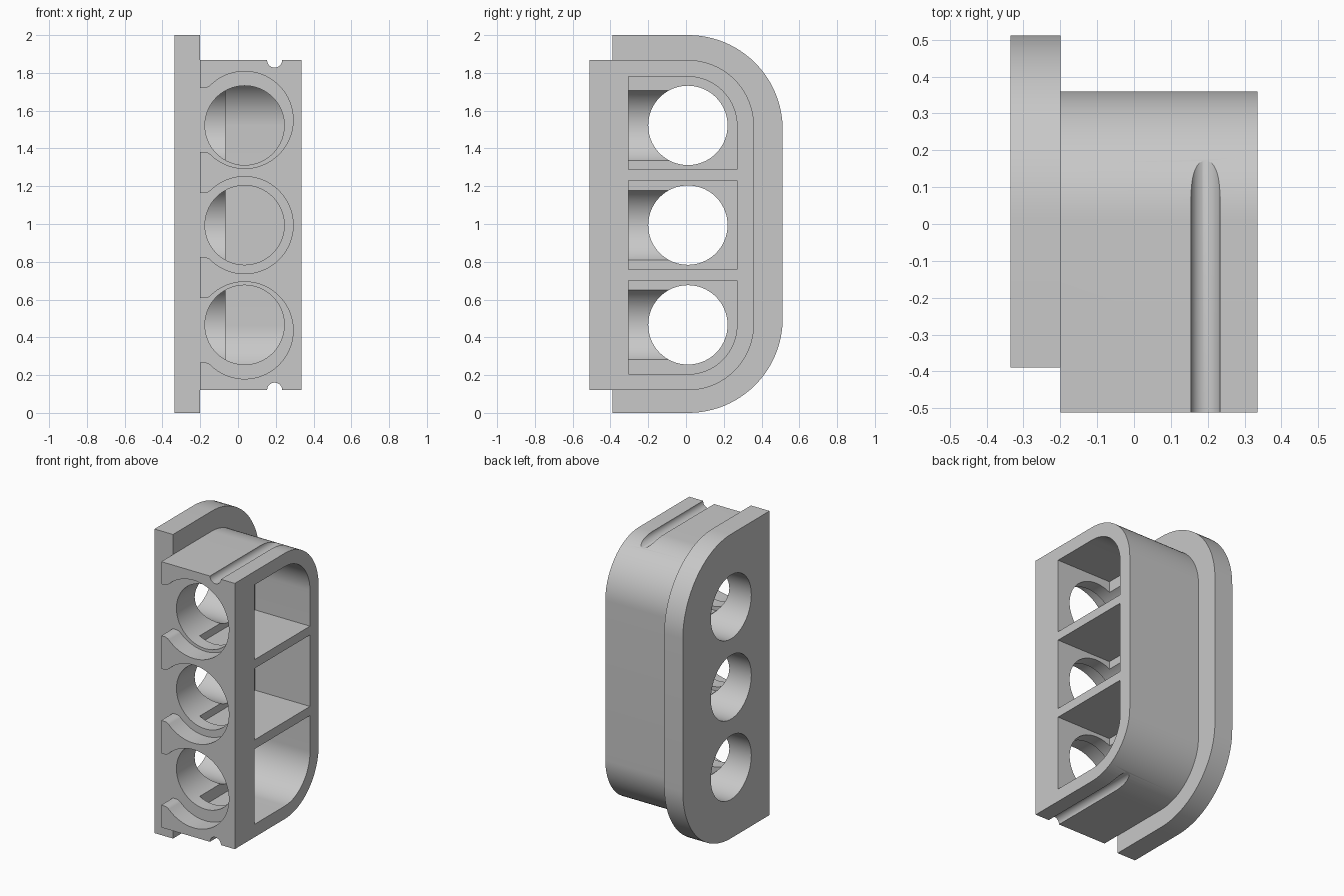
import bpy, bmesh
from math import sin, cos, pi, atan2, sqrt
from mathutils import Vector

if "Cube" in bpy.data.objects:
    bpy.data.objects.remove(bpy.data.objects["Cube"])

grey = bpy.data.materials.new("plain grey")
grey.use_nodes = True
grey.diffuse_color = (0.58, 0.58, 0.58, 1)
grey.node_tree.nodes["Principled BSDF"].inputs["Base Color"].default_value = grey.diffuse_color


def arc(cu, cv, r, a0, a1, n=24):
    return [(cu + r * cos(a0 + (a1 - a0) * i / n), cv + r * sin(a0 + (a1 - a0) * i / n))
            for i in range(n + 1)]


def circle(cu, cv, r, n=96):
    return arc(cu, cv, r, 0, 2 * pi, n)[:-1]


def rounded_back(y0, y1, z0, z1, r_low, r_high):
    """Outline in y, z with optional round corners on the back side."""
    low = arc(y1 - r_low, z0 + r_low, r_low, -pi / 2, 0) if r_low else [(y1, z0)]
    high = arc(y1 - r_high, z1 - r_high, r_high, 0, pi / 2) if r_high else [(y1, z1)]
    return [(y0, z0)] + low + high + [(y0, z1)]


def prism(name, outline, axis, lo, hi):
    """Extrude a 2D outline along x (outline in y, z) or y (outline in x, z)."""
    place = (lambda u, v, w: (w, u, v)) if axis == "x" else (lambda u, v, w: (u, w, v))
    bm = bmesh.new()
    face = bm.faces.new([bm.verts.new(place(u, v, lo)) for u, v in outline])
    extruded = bmesh.ops.extrude_face_region(bm, geom=[face])["geom"]
    shift = Vector(place(0, 0, hi - lo))
    bmesh.ops.translate(bm, vec=shift, verts=[g for g in extruded if isinstance(g, bmesh.types.BMVert)])
    bmesh.ops.recalc_face_normals(bm, faces=bm.faces)
    mesh = bpy.data.meshes.new(name)
    bm.to_mesh(mesh)
    bm.free()
    mesh.materials.append(grey)
    obj = bpy.data.objects.new(name, mesh)
    bpy.context.collection.objects.link(obj)
    return obj


def combine(target, tool, operation="DIFFERENCE"):
    mod = target.modifiers.new("combine", "BOOLEAN")
    mod.operation, mod.solver, mod.object = operation, "EXACT", tool
    bpy.context.view_layer.objects.active = target
    bpy.ops.object.modifier_apply(modifier=mod.name)
    bpy.data.objects.remove(tool)


def recess_outline(cz, cx=0.035, r=0.257, neck=0.17, fillet=0.05, edge=-0.25):
    """Round seat with a flared neck opening toward the flange."""
    dz = neck + fillet
    dx = sqrt((r + fillet) ** 2 - dz ** 2)
    a = atan2(dz, -dx)
    upper = arc(cx - dx, dz, fillet, -pi / 2, a - pi, 10)
    bowl = arc(cx, 0, r, a, -a, 80)
    lower = [(x, -z) for x, z in reversed(upper)]
    pts = [(edge, neck)] + upper + bowl[1:-1] + lower + [(edge, -neck)]
    return [(x, z + cz) for x, z in pts]


FACE_X, FLOOR_X, OPEN_X = -0.2, -0.065, 0.335
HOLE_R, MID_Z = 0.21, 0.994

# Hollow body
body = prism("housing", rounded_back(-0.512, 0.36, 0.12, 1.868, 0.35, 0.35), "x", FACE_X, OPEN_X)

# Three compartments separated by two shelves
for z0, z1, r_low, r_high in ((0.205, 0.7, 0.26, 0), (0.76, 1.23, 0, 0), (1.288, 1.78, 0, 0.26)):
    combine(body, prism("compartment", rounded_back(-0.305, 0.27, z0, z1, r_low, r_high),
                        "x", FLOOR_X, 0.5))

# Front seats and the round openings behind them
for k in (-1, 0, 1):
    combine(body, prism("seat", recess_outline(MID_Z + k * 0.557), "y", -0.7, -0.39))
    combine(body, prism("front_hole", circle(0.035, MID_Z + k * 0.528, HOLE_R), "y", -0.7, 0.012))

# Grooves along the top and bottom
for z in (0.12, 1.868):
    combine(body, prism("groove", circle(0.194, z, 0.04, 48), "y", -0.7, 0.5))

# Side flange
flange = prism("flange", rounded_back(-0.39, 0.512, 0, 2, 0.5, 0.5), "x", -0.335, FACE_X)
combine(body, flange, "UNION")

# Side holes through flange and compartment floor
for k in (-1, 0, 1):
    combine(body, prism("side_hole", circle(0.01, MID_Z + k * 0.528, HOLE_R), "x", -0.6, 0.02))

bpy.ops.object.select_all(action="DESELECT")
body.select_set(True)
bpy.context.view_layer.objects.active = body
bpy.ops.object.shade_smooth_by_angle(angle=pi / 6)
